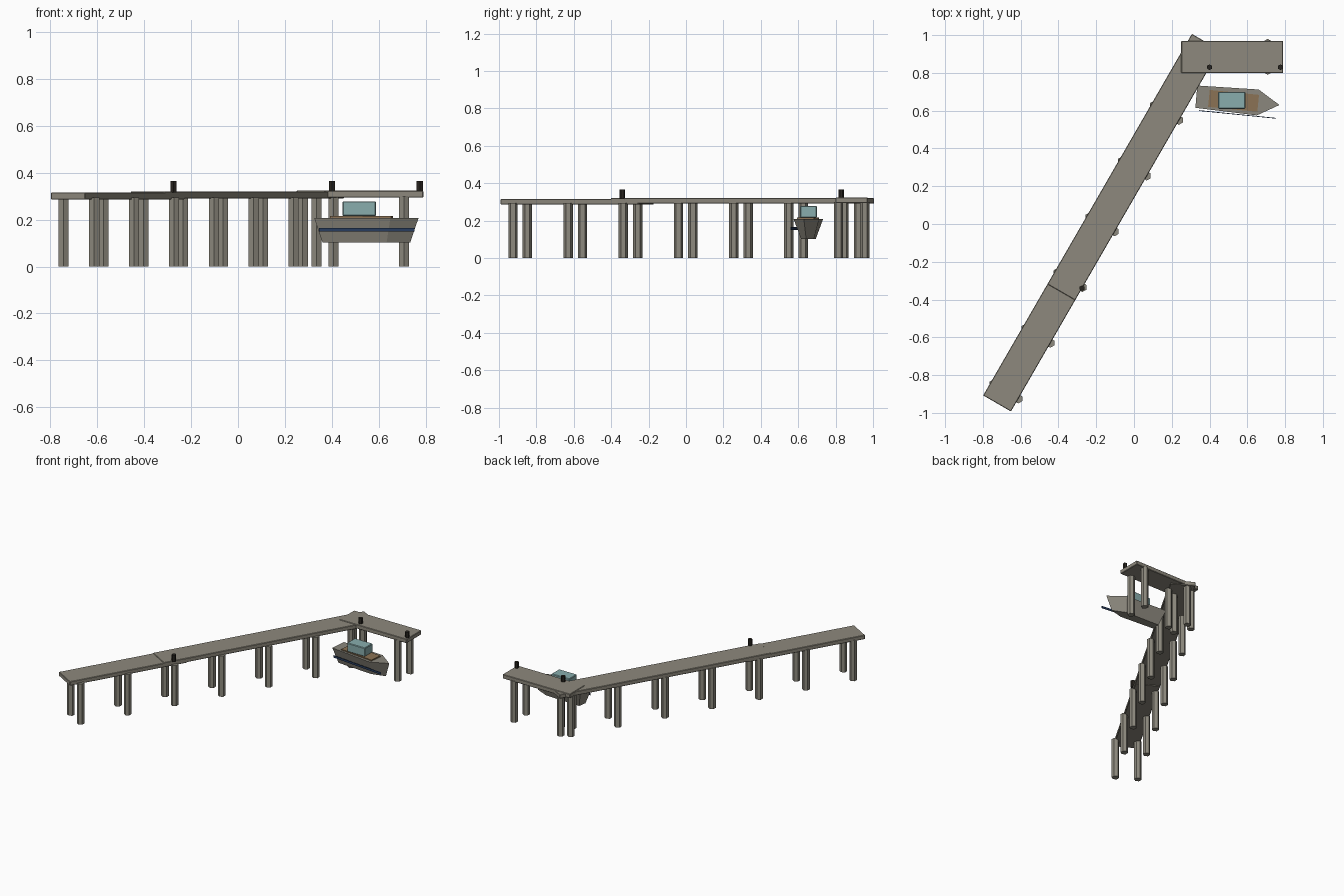
import bpy, bmesh, math
from mathutils import Vector

if "Cube" in bpy.data.objects:
    bpy.data.objects.remove(bpy.data.objects["Cube"])


def material(name, rgb):
    m = bpy.data.materials.new(name)
    m.diffuse_color = (*rgb, 1)
    m.use_nodes = True
    m.node_tree.nodes["Principled BSDF"].inputs["Base Color"].default_value = m.diffuse_color
    return m


WOOD = material("weathered_wood", (0.27, 0.25, 0.205))
PILE = material("pile_wood", (0.27, 0.255, 0.21))
IRON = material("dark_iron", (0.02, 0.017, 0.013))
HULL = material("hull_grey", (0.26, 0.245, 0.205))
PLANK = material("brown_planking", (0.26, 0.17, 0.09))
GLASS = material("cabin_teal", (0.25, 0.42, 0.42))
NAVY = material("navy_stripe", (0.02, 0.045, 0.11))


def finish(name, bm, mat):
    bmesh.ops.recalc_face_normals(bm, faces=bm.faces)
    me = bpy.data.meshes.new(name)
    bm.to_mesh(me)
    bm.free()
    me.materials.append(mat)
    ob = bpy.data.objects.new(name, me)
    bpy.context.collection.objects.link(ob)
    return ob


def box(name, centre, size, mat, angle=0, bevel=0):
    bm = bmesh.new()
    bmesh.ops.create_cube(bm, size=1)
    bmesh.ops.scale(bm, vec=size, verts=bm.verts)
    ob = finish(name, bm, mat)
    ob.location = centre
    ob.rotation_euler.z = angle
    if bevel:
        mod = ob.modifiers.new("edge_bevel", 'BEVEL')
        mod.width = bevel
        mod.segments = 1
    return ob


def post(name, x, y, z0, z1, r, mat):
    # six-sided post with a vertex pointing to +y
    bm = bmesh.new()
    rings = [[bm.verts.new((r * math.sin(i * math.pi / 3), r * math.cos(i * math.pi / 3), z))
              for i in range(6)] for z in (z0, z1)]
    for i in range(6):
        j = (i + 1) % 6
        bm.faces.new((rings[0][i], rings[0][j], rings[1][j], rings[1][i]))
    for ring in rings:
        bm.faces.new(ring)
    ob = finish(name, bm, mat)
    ob.location = (x, y, 0)
    return ob


# Walkway: two overlapping sections along a 60 degree line
ANGLE = math.radians(60)
along = Vector((math.cos(ANGLE), math.sin(ANGLE), 0))
start = Vector((-0.725, -0.95, 0))


def walkway(name, a, b, z):
    c = start + along * (a + b) / 2
    box(name, (c.x, c.y, z), (b - a, 0.17, 0.03), WOOD, ANGLE, 0.003)


walkway("shore_walkway", 0, 0.85, 0.301)
walkway("main_walkway", 0.68, 2.21, 0.305)

# End platform
box("end_platform", (0.52, 0.885, 0.309), (0.54, 0.17, 0.03), WOOD, 0, 0.003)

# Piles in pairs under the walkway
for i in range(7):
    for side, (x, y) in (("left", (-0.744, -0.848)), ("right", (-0.613, -0.925))):
        post(f"{side}_pile_{i + 1}", x + 0.17 * i, y + 0.295 * i, 0, 0.295, 0.025, PILE)

# Piles under the platform
for x in (0.335, 0.708):
    for y in (0.815, 0.955):
        post("platform_pile", x, y, 0, 0.3, 0.025, PILE)

# Mooring bollards
for x, y in ((-0.275, -0.34), (0.40, 0.83), (0.775, 0.83)):
    post("bollard", x, y, 0.315, 0.365, 0.015, IRON)

# Boat hull: pointed outline tapering down to a smaller bottom
outline = [(0.335, 0.733), (0.325, 0.615), (0.65, 0.575), (0.77, 0.63), (0.66, 0.712)]
bm = bmesh.new()
top = [bm.verts.new((x, y, 0.208)) for x, y in outline]
bottom = [bm.verts.new((0.547 + (x - 0.547) * 0.84, 0.655 + (y - 0.655) * 0.5, 0.102))
          for x, y in outline]
for i in range(5):
    j = (i + 1) % 5
    bm.faces.new((top[i], top[j], bottom[j], bottom[i]))
bm.faces.new(top)
bm.faces.new(bottom)
finish("boat_hull", bm, HULL)

# Boat deck planking, cabin and side stripe
TURN = math.radians(-5.7)
box("boat_deck", (0.527, 0.652, 0.211), (0.262, 0.09, 0.009), PLANK, TURN)
box("boat_cabin", (0.517, 0.655, 0.247), (0.144, 0.09, 0.063), GLASS, 0, 0.004)
box("hull_stripe", (0.549, 0.58, 0.158), (0.41, 0.004, 0.015), NAVY, TURN)
